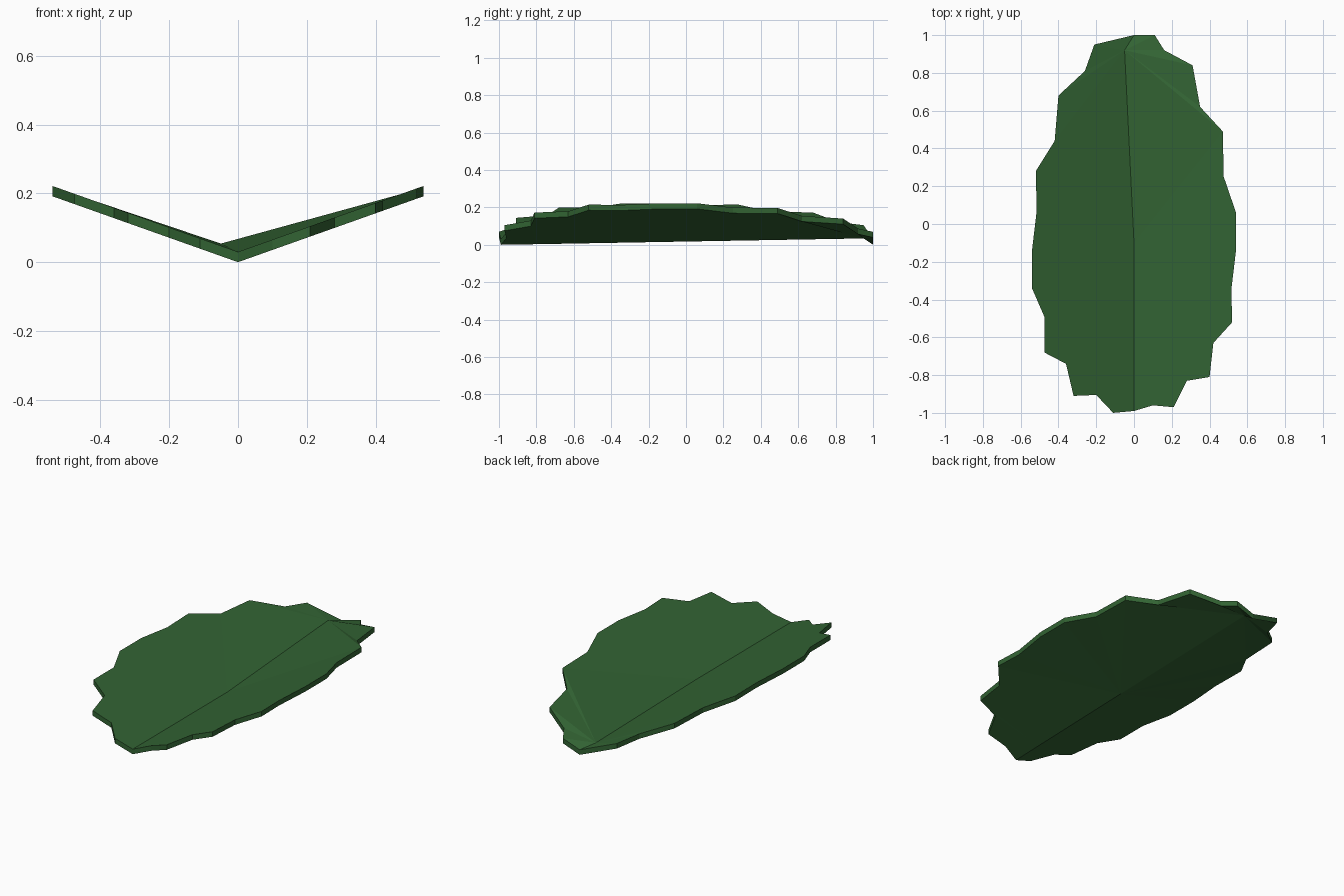
import bpy, bmesh

if "Cube" in bpy.data.objects:
    bpy.data.objects.remove(bpy.data.objects["Cube"], do_unlink=True)

SLOPE, THICK = 0.355, 0.03

# Serrated edge of each half, from front tip to back tip
FRONT, BACK = (0, -0.99), (0, 1.0)
left_edge = [FRONT, (.10, -.96), (.21, -.97), (.28, -.83), (.40, -.81), (.42, -.63),
             (.52, -.52), (.515, -.35), (.54, -.14), (.54, .06), (.475, .25),
             (.47, .49), (.35, .62), (.31, .84), (.16, .92), (.11, 1.0), BACK]
right_edge = [FRONT, (-.11, -1.0), (-.20, -.905), (-.32, -.91), (-.36, -.74),
              (-.475, -.68), (-.475, -.49), (-.54, -.34), (-.54, -.14), (-.515, .07),
              (-.52, .28), (-.42, .44), (-.40, .68), (-.26, .81), (-.21, .95), BACK]

# Midrib points of the upper and lower skins
top_rib = [(0, -.80, .03), (0, -.10, .03), (-.05, .92, .054)]
bottom_rib = [(.003, -.80, .003), (.01, -.10, .0155), (.02, .95, .034)]

# Leaf green
green = bpy.data.materials.new("leaf_green")
green.use_nodes = True
colour = (0.032, 0.125, 0.033, 1)
green.diffuse_color = colour
green.node_tree.nodes["Principled BSDF"].inputs["Base Color"].default_value = colour

bm = bmesh.new()


def edge_ring(points, lift):
    """Edge vertices lying on the V-shaped fold."""
    return [bm.verts.new((x, y, SLOPE * abs(x) + lift)) for x, y in points]


def fan_skin(rib, edge):
    """Fan triangles from each rib point to the stretch of edge beside it."""
    i = 0
    for a, b in zip(edge, edge[1:]):
        while i < len(rib) - 1 and a.co.y + b.co.y > rib[i].co.y + rib[i + 1].co.y:
            bm.faces.new((rib[i], a, rib[i + 1]))
            i += 1
        bm.faces.new((rib[i], a, b))


# Upper and lower skins, each made of two halves meeting at the midrib
rings = []
for rib_points, lift in ((top_rib, THICK), (bottom_rib, 0)):
    rib = [bm.verts.new(p) for p in rib_points]
    left = edge_ring(left_edge, lift)
    right = [left[0]] + edge_ring(right_edge[1:-1], lift) + [left[-1]]
    fan_skin(rib, left)
    fan_skin(rib, right)
    rings.append(left + right[-2:0:-1])

# Rim joining the skins
upper, lower = rings
n = len(upper)
for k in range(n):
    m = (k + 1) % n
    bm.faces.new((lower[k], lower[m], upper[m], upper[k]))

bmesh.ops.recalc_face_normals(bm, faces=bm.faces)
mesh = bpy.data.meshes.new("leaf")
bm.to_mesh(mesh)
bm.free()
mesh.materials.append(green)
leaf = bpy.data.objects.new("leaf", mesh)
bpy.context.collection.objects.link(leaf)
